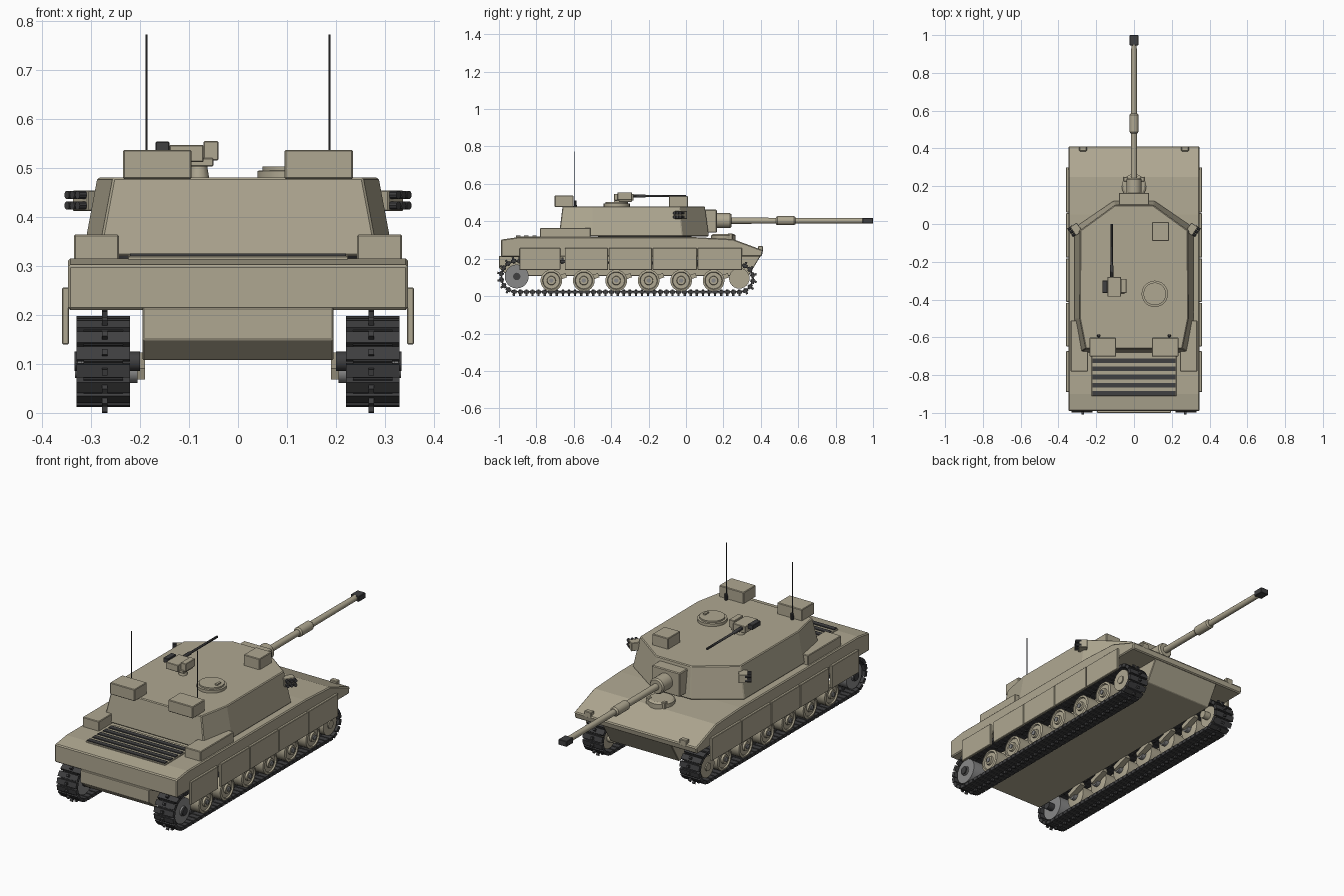
import bpy, bmesh, math
from mathutils import Vector, Matrix

if "Cube" in bpy.data.objects:
    bpy.data.objects.remove(bpy.data.objects["Cube"])


def material(name, rgb):
    m = bpy.data.materials.new(name)
    m.diffuse_color = (*rgb, 1)
    m.use_nodes = True
    m.node_tree.nodes["Principled BSDF"].inputs["Base Color"].default_value = m.diffuse_color
    return m


TAN = material("tan_paint", (0.43, 0.39, 0.285))
DARK = material("dark_metal", (0.05, 0.05, 0.052))
GREY = material("grey_metal", (0.25, 0.25, 0.25))


def finish(name, bm, mat=TAN, bevel=0, mirror=False, smooth=False):
    bmesh.ops.recalc_face_normals(bm, faces=bm.faces)
    me = bpy.data.meshes.new(name)
    bm.to_mesh(me)
    bm.free()
    ob = bpy.data.objects.new(name, me)
    bpy.context.collection.objects.link(ob)
    me.materials.append(mat)
    if smooth:
        me.shade_smooth()
        me.set_sharp_from_angle(angle=math.radians(35))
    if bevel:
        b = ob.modifiers.new("Bevel", 'BEVEL')
        b.width, b.segments, b.limit_method = bevel, 1, 'ANGLE'
    if mirror:
        ob.modifiers.new("Mirror", 'MIRROR')
    return ob


def add_box(bm, x, y, z, frame=None):
    c = Vector(((x[0] + x[1]) / 2, (y[0] + y[1]) / 2, (z[0] + z[1]) / 2))
    m = Matrix.Translation(c) @ Matrix.Diagonal((x[1] - x[0], y[1] - y[0], z[1] - z[0], 1))
    bmesh.ops.create_cube(bm, size=1, matrix=(frame or Matrix()) @ m)


def box(name, x, y, z, mat=TAN, bevel=0.003, mirror=False):
    bm = bmesh.new()
    add_box(bm, x, y, z)
    return finish(name, bm, mat, bevel, mirror)


def add_lathe(bm, profile, center, axis, n):
    # profile is a list of (radius, distance along the axis)
    place = {'x': lambda a, b, h: (h, a, b), 'y': lambda a, b, h: (a, h, b),
             'z': lambda a, b, h: (a, b, h)}[axis]
    rings = []
    for r, h in profile:
        rings.append([bm.verts.new(Vector(center) + Vector(place(
            r * math.cos(2 * math.pi * i / n), r * math.sin(2 * math.pi * i / n), h)))
            for i in range(n)])
    for a, b in zip(rings, rings[1:]):
        for i in range(n):
            j = (i + 1) % n
            bm.faces.new((a[i], a[j], b[j], b[i]))
    bm.faces.new(rings[0])
    bm.faces.new(rings[-1])


def lathe(name, profile, centers, axis, mat=TAN, n=24, mirror=False):
    bm = bmesh.new()
    for c in centers:
        add_lathe(bm, profile, c, axis, n)
    return finish(name, bm, mat, 0, mirror, True)


def loft(name, bottom, top, bevel=0, mat=TAN):
    bm = bmesh.new()
    a, b = [[bm.verts.new(p) for p in ring] for ring in (bottom, top)]
    bm.faces.new(a)
    bm.faces.new(b)
    for i in range(len(a)):
        j = (i + 1) % len(a)
        bm.faces.new((a[i], a[j], b[j], b[i]))
    return finish(name, bm, mat, bevel)


def side_profile(name, pts, half, bevel):
    return loft(name, [(-half, y, z) for y, z in pts], [(half, y, z) for y, z in pts], bevel)


# Hull
side_profile("upper_hull", [(-0.99, 0.21), (-0.99, 0.302), (-0.9, 0.315), (0.05, 0.315),
                            (0.25, 0.305), (0.412, 0.245), (0.405, 0.212)], 0.347, 0.005)
side_profile("lower_hull", [(-1.0, 0.215), (-1.0, 0.15), (-0.95, 0.108), (0.335, 0.108),
                            (0.402, 0.22)], 0.195, 0.003)
for i, (a, b) in enumerate([(-0.89, -0.672), (-0.648, -0.417), (-0.413, -0.182),
                            (-0.178, 0.058), (0.062, 0.3)]):
    box(f"side_skirt_{i + 1}", (0.345, 0.359), (a, b), (0.14, 0.256), mirror=True, bevel=0.002)
box("fender_box", (0.243, 0.335), (-0.78, -0.51), (0.31, 0.364), mirror=True)
box("headlight", (0.25, 0.29), (0.385, 0.411), (0.235, 0.267), mirror=True)
box("engine_grille", (-0.225, 0.225), (-0.91, -0.69), (0.305, 0.32), bevel=0.002)
bm = bmesh.new()
for i in range(5):
    add_box(bm, (-0.22, 0.22), (-0.908 + i * 0.043, -0.884 + i * 0.043), (0.31, 0.325))
finish("grille_slats", bm, DARK)
lathe("driver_hatch", [(0.065, 0.3), (0.065, 0.325), (0.055, 0.332)], [(0, 0.2, 0)], 'z', n=20)
box("driver_periscope", (0.035, 0.055), (0.225, 0.25), (0.3, 0.336), mirror=True)

# Turret
half_low = [(0.285, -0.68), (0.317, -0.5), (0.317, -0.02), (0.11, 0.122)]
half_top = [(0.255, -0.66), (0.287, -0.5), (0.285, -0.035), (0.1, 0.1)]


def ring(half, z):
    return [(x, y, z) for x, y in half] + [(-x, y, z) for x, y in reversed(half)]


loft("turret", ring(half_low, 0.32), ring(half_top, 0.48), 0.004)
lathe("turret_ring", [(0.25, 0.3), (0.25, 0.322)], [(0, -0.22, 0)], 'z', DARK, 32)
box("stowage_box", (0.095, 0.235), (-0.702, -0.602), (0.477, 0.537), mirror=True)
box("sight_box", (0.095, 0.185), (-0.09, 0.01), (0.475, 0.535))
lathe("commander_hatch", [(0.07, 0.475), (0.07, 0.494), (0.06, 0.495), (0.06, 0.503)],
      [(0.11, -0.37, 0)], 'z', n=24)
box("hatch_handle", (0.14, 0.152), (-0.385, -0.355), (0.5, 0.51), bevel=0)
lathe("antenna", [(0.002, 0.48), (0.002, 0.772)], [(0.187, -0.595, 0)], 'z', DARK, 6, True)
lathe("antenna_base", [(0.009, 0.475), (0.007, 0.51)], [(0.187, -0.592, 0)], 'z', DARK, 10, True)

# Smoke launchers: bracket with two rows of three tubes angled outward
frame = Matrix.Translation((0.314, -0.03, 0.434)) @ Matrix.Rotation(math.radians(-35), 4, 'Z')
bm = bmesh.new()
add_box(bm, (-0.03, 0.012), (-0.03, 0.025), (-0.022, 0.02), frame)
finish("smoke_launcher_bracket", bm, TAN, 0.002, True)
bm = bmesh.new()
for row in (-0.011, 0.011):
    for k in (-1, 0, 1):
        add_lathe(bm, [(0.0085, 0.0), (0.0085, 0.03)], (0, k * 0.019, row), 'x', 10)
bm.transform(frame)
finish("smoke_launcher_tubes", bm, DARK, 0, True, True)

# Main gun
box("mantlet", (-0.08, 0.08), (0.09, 0.165), (0.34, 0.462), bevel=0.004)
GUN = [(0, 0, 0.403)]
lathe("gun_sleeve", [(0.04, 0.16), (0.04, 0.235), (0.034, 0.243)], GUN, 'y')
lathe("gun_barrel", [(0.0165, 0.23), (0.0145, 0.95)], GUN, 'y', n=20)
lathe("bore_evacuator", [(0.018, 0.48), (0.024, 0.488), (0.024, 0.578), (0.018, 0.586)],
      GUN, 'y', n=20)
box("muzzle_brake", (-0.023, 0.023), (0.945, 1.0), (0.389, 0.417), DARK, 0.002)

# Roof machine gun
lathe("machine_gun_pedestal", [(0.022, 0.475), (0.016, 0.51)], [(-0.08, -0.33, 0)], 'z', n=12)
box("machine_gun_cradle", (-0.1, -0.05), (-0.37, -0.29), (0.503, 0.52), bevel=0.002)
box("machine_gun_receiver", (-0.14, -0.07), (-0.385, -0.28), (0.512, 0.547), bevel=0.002)
box("machine_gun_optic", (-0.07, -0.04), (-0.365, -0.29), (0.515, 0.555), bevel=0.002)
box("ammunition_box", (-0.168, -0.14), (-0.365, -0.3), (0.53, 0.554), DARK, 0.002)
lathe("machine_gun_barrel", [(0.009, -0.285), (0.009, -0.22), (0.006, -0.215), (0.006, 0.0)],
      [(-0.118, 0, 0.535)], 'y', DARK, 10)

# Running gear
wheels = [(0, -0.72 + 0.1735 * i, 0.083) for i in range(6)]
lathe("road_wheels", [(0.045, 0.226), (0.058, 0.23), (0.058, 0.322), (0.047, 0.325),
                      (0.044, 0.318), (0.024, 0.318), (0.022, 0.328)], wheels, 'x', mirror=True)
lathe("wheel_hubs", [(0.022, 0.205), (0.022, 0.31), (0.012, 0.312), (0.012, 0.333)],
      wheels, 'x', GREY, 12, True)
bm = bmesh.new()
for _, y, z in wheels:
    arm = Matrix.Translation((0, y, z)) @ Matrix.Rotation(math.radians(20), 4, 'X')
    add_box(bm, (0.19, 0.22), (-0.01, 0.085), (-0.012, 0.012), arm)
finish("suspension_arms", bm, TAN, 0, True)
SPROCKET, IDLER = (-0.905, 0.105, 0.082), (0.285, 0.095, 0.072)
lathe("idler_wheel", [(0.02, 0.2), (0.02, 0.235), (0.055, 0.235), (0.055, 0.322),
                      (0.02, 0.322), (0.02, 0.328)], [(0, *IDLER[:2])], 'x', mirror=True)
lathe("drive_sprocket", [(0.064, 0.235), (0.064, 0.32), (0.024, 0.32), (0.024, 0.328)],
      [(0, *SPROCKET[:2])], 'x', GREY, mirror=True)
lathe("sprocket_hub", [(0.02, 0.2), (0.02, 0.334)], [(0, *SPROCKET[:2])], 'x', DARK, 12, True)

# Track: links spaced evenly along a loop round the sprocket and idler
path = []
for (cy, cz, r), start in ((SPROCKET, 90), (IDLER, 270)):
    for k in range(37):
        a = math.radians(start + k * 5)
        path.append(Vector((0, cy + r * math.cos(a), cz + r * math.sin(a))))
path.append(path[0])
lengths = [(b - a).length for a, b in zip(path, path[1:])]
COUNT = 88
step = sum(lengths) / COUNT
links, horns = bmesh.new(), bmesh.new()
for i in range(COUNT):
    d, s = (i + 0.5) * step, 0
    while d > lengths[s]:
        d -= lengths[s]
        s += 1
    t = (path[s + 1] - path[s]).normalized()
    p = path[s] + t * d
    frame = Matrix.Translation(p) @ Matrix.Rotation(math.atan2(t.z, t.y), 4, 'X')
    add_box(links, (0.22, 0.33), (-0.0135, 0.0135), (-0.01, 0.007), frame)
    add_box(links, (0.235, 0.315), (-step / 2, step / 2), (-0.004, 0.004), frame)
    add_box(horns, (0.266, 0.278), (-0.006, 0.006), (-0.023, 0.012), frame)
finish("track_links", links, DARK, 0, True)
finish("track_horns", horns, DARK, 0, True)
